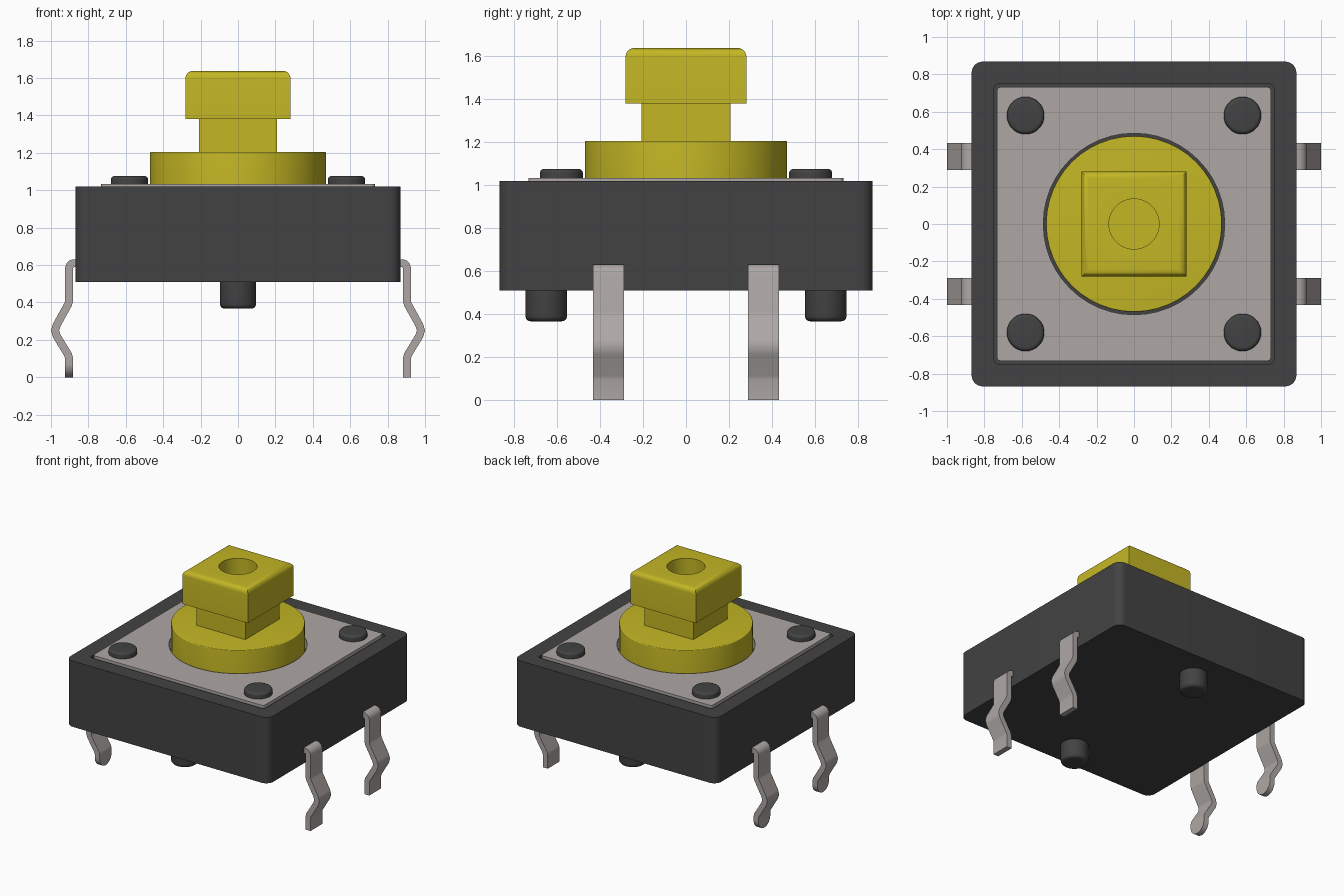
import bpy, bmesh
from math import sin, cos, pi, sqrt, radians
from mathutils import Vector

cube = bpy.data.objects.get("Cube")
if cube:
    bpy.data.objects.remove(cube, do_unlink=True)


def material(name, rgb):
    m = bpy.data.materials.new(name)
    m.use_nodes = True
    m.diffuse_color = (*rgb, 1)
    m.node_tree.nodes["Principled BSDF"].inputs["Base Color"].default_value = (*rgb, 1)
    return m


DARK = material("dark grey plastic", (0.055, 0.055, 0.057))
METAL = material("pale metal", (0.42, 0.39, 0.375))
YELLOW = material("yellow plastic", (0.55, 0.47, 0.018))
SEG = 12


def outline(half, radius, z):
    """Rounded square ring; a radius equal to half gives a circle."""
    ring = []
    for q in range(4):
        a0 = q * pi / 2
        cx = (half - radius) * (1 if q in (0, 3) else -1)
        cy = (half - radius) * (1 if q < 2 else -1)
        for i in range(SEG + 1):
            a = a0 + i / SEG * pi / 2
            ring.append((cx + radius * cos(a), cy + radius * sin(a), z))
    return ring


def loft(name, rings, mat, loc=(0, 0, 0), closed=False):
    """Skin a stack of rings, capping the ends or joining last to first."""
    bm = bmesh.new()
    rows = [[bm.verts.new(p) for p in r] for r in rings]
    n = len(rows[0])
    pairs = list(zip(rows, rows[1:]))
    if closed:
        pairs.append((rows[-1], rows[0]))
    else:
        bm.faces.new(rows[0][::-1])
        bm.faces.new(rows[-1])
    for a, b in pairs:
        for i in range(n):
            j = (i + 1) % n
            bm.faces.new((a[i], a[j], b[j], b[i]))
    bmesh.ops.remove_doubles(bm, verts=bm.verts[:], dist=1e-5)
    bmesh.ops.recalc_face_normals(bm, faces=bm.faces[:])
    mesh = bpy.data.meshes.new(name)
    bm.to_mesh(mesh)
    bm.free()
    mesh.materials.append(mat)
    ob = bpy.data.objects.new(name, mesh)
    ob.location = loc
    bpy.context.collection.objects.link(ob)
    bpy.ops.object.select_all(action="DESELECT")
    ob.select_set(True)
    bpy.context.view_layer.objects.active = ob
    bpy.ops.object.shade_smooth_by_angle(angle=radians(32))
    return ob


def round_edge(half, z, bevel, square=False, up=1):
    """Rings for a rounded rim ending at height z."""
    rings = []
    for i in range(7):
        a = i / 6 * pi / 2
        h = half - bevel + bevel * cos(a)
        rings.append(outline(h, 0 if square else h, z + up * bevel * (sin(a) - 1)))
    return rings


# Housing with a shallow recess in the top
loft("housing", [outline(0.868, 0.06, 0.51), outline(0.868, 0.06, 1.02),
                 outline(0.748, 0.025, 1.02), outline(0.748, 0.025, 0.95)], DARK)

# Metal cover plate with a round opening
loft("cover_plate", [outline(0.732, 0.02, 0.945), outline(0.732, 0.02, 1.033),
                     outline(0.485, 0.485, 1.033), outline(0.485, 0.485, 0.945)],
     METAL, closed=True)

# Plunger: round flange, square neck, square head with a blind hole
loft("plunger_flange", [outline(0.47, 0.47, 0.94)] + round_edge(0.47, 1.205, 0.006), YELLOW)
loft("plunger_neck", [outline(0.208, 0, 1.19), outline(0.208, 0, 1.39)], YELLOW)
loft("plunger_head", [outline(0.281, 0, 1.38)] + round_edge(0.281, 1.638, 0.04, True)
     + [outline(0.134, 0.134, 1.638), outline(0.134, 0.134, 1.40)], YELLOW)

# Corner rivets on the cover
for sx, side in ((1, "left"), (-1, "right")):
    for sy, end in ((-1, "front"), (1, "back")):
        loft(f"rivet_{end}_{side}", [outline(0.1, 0.1, 1.0)] + round_edge(0.1, 1.076, 0.02),
             DARK, (sx * 0.58, sy * 0.58, 0))

# Locating posts below
for sy, end in ((-1, "front"), (1, "back")):
    loft(f"post_{end}", [outline(0.097, 0.097, 0.53)] + round_edge(0.097, 0.367, 0.025, up=-1),
         DARK, (0, sy * 0.65, 0))

# Kinked terminals: centre line in x and z
PATH = [Vector(p) for p in ((0.84, 0.61), (0.878, 0.61), (0.89, 0.606), (0.899, 0.597),
                            (0.903, 0.585), (0.903, 0.41), (0.908, 0.39), (0.97, 0.278),
                            (0.978, 0.25), (0.97, 0.222), (0.908, 0.12), (0.903, 0.10))]
WIDE, THICK = 0.0725, 0.021


def terminal(name, side, y, rounded):
    steps = [1 - cos(i / 10 * pi / 2) for i in range(10, -1, -1)] if rounded else [0]
    pts = PATH + [Vector((0.903, WIDE * s)) for s in steps]
    rings = []
    for i, p in enumerate(pts):
        d1 = (p - pts[max(i - 1, 0)]).normalized()
        d2 = (pts[min(i + 1, len(pts) - 1)] - p).normalized()
        t = (d1 + d2).normalized()
        n = Vector((-t.y, t.x)) * THICK / max(0.5, t.dot(d2 if d2.length else d1))
        w = WIDE
        if rounded and p.y < WIDE:
            w = max(0.004, sqrt(max(0, WIDE ** 2 - (WIDE - p.y) ** 2)))
        a, b = p + n, p - n
        rings.append([(side * a.x, -w, a.y), (side * a.x, w, a.y),
                      (side * b.x, w, b.y), (side * b.x, -w, b.y)])
    loft(name, rings, METAL, (0, y, 0))


for sy, end in ((-1, "front"), (1, "back")):
    terminal(f"terminal_{end}_left", 1, sy * 0.36, False)
    terminal(f"terminal_{end}_right", -1, sy * 0.36, True)
